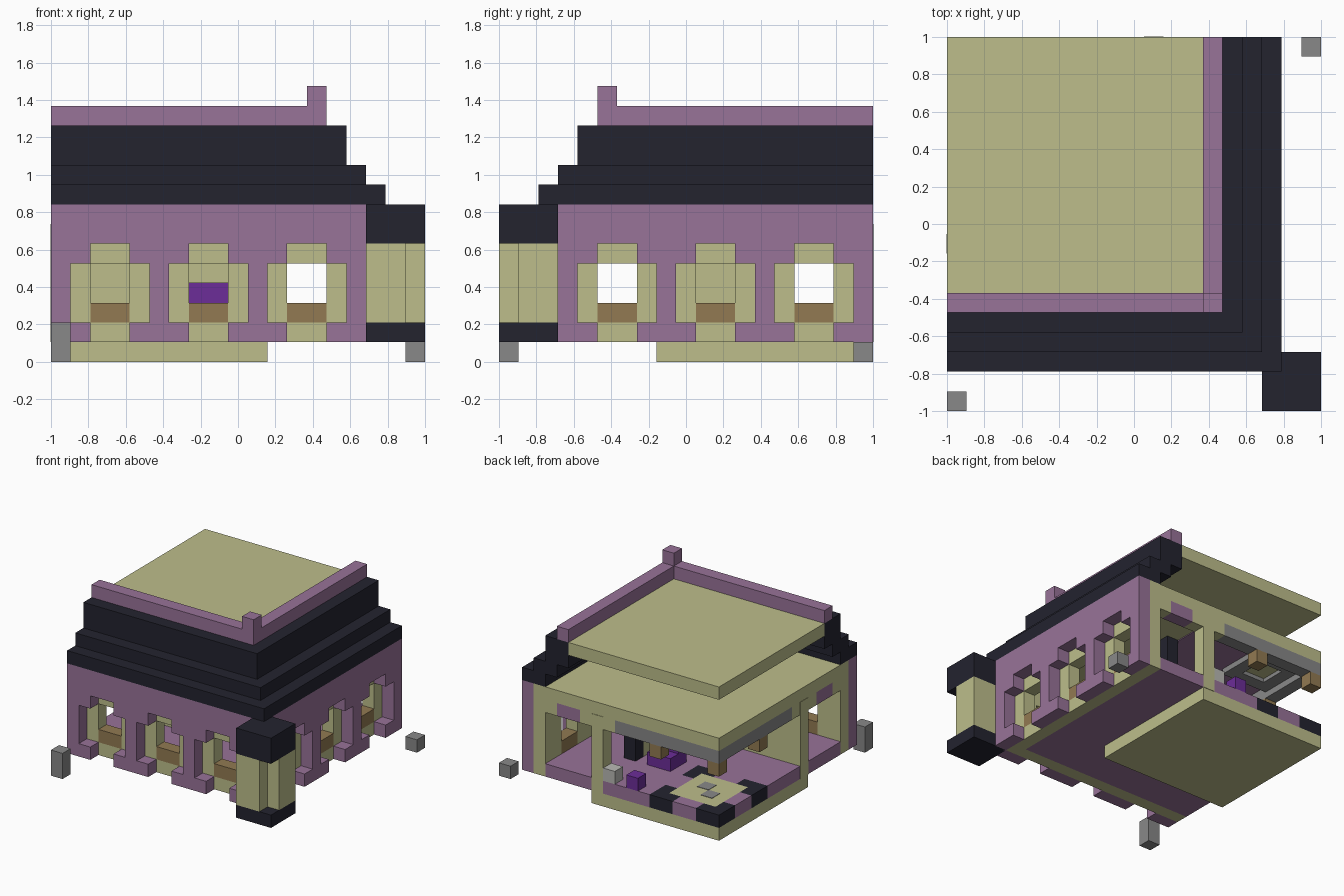
import bpy, bmesh

cube = bpy.data.objects.get("Cube")
if cube:
    bpy.data.objects.remove(cube, do_unlink=True)

U = 2 / 19  # one block


def linear(c):
    c /= 255
    return c / 12.92 if c <= 0.04045 else ((c + 0.055) / 1.055) ** 2.4


def material(name, r, g, b):
    m = bpy.data.materials.new(name)
    m.use_nodes = True
    col = (linear(r), linear(g), linear(b), 1)
    m.diffuse_color = col
    m.node_tree.nodes["Principled BSDF"].inputs["Base Color"].default_value = col
    return m


CREAM = material("cream", 189, 190, 139)
MAUVE = material("mauve", 152, 115, 152)
DARK = material("dark slate", 35, 35, 47)
GREY = material("grey", 136, 136, 136)
PALE = material("pale grey", 185, 185, 180)
VIOLET = material("violet", 108, 45, 152)
BROWN = material("brown", 146, 122, 82)


def blocks(name, mat, boxes, mirror=False):
    """Boxes in block units: x from the right end, depth from the back, height.
    mirror repeats them across the diagonal."""
    boxes = list(boxes)
    if mirror:
        boxes += [(c, d, a, b, e, f) for a, b, c, d, e, f in boxes]
    bm = bmesh.new()
    for a, b, c, d, e, f in boxes:
        verts = bmesh.ops.create_cube(bm, size=1)["verts"]
        for v in verts:
            v.co.x = -1 + U * (a if v.co.x < 0 else b)
            v.co.y = 1 - U * (d if v.co.y < 0 else c)
            v.co.z = U * (e if v.co.z < 0 else f)
    me = bpy.data.meshes.new(name)
    bm.to_mesh(me)
    bm.free()
    me.materials.append(mat)
    ob = bpy.data.objects.new(name, me)
    bpy.context.collection.objects.link(ob)
    return ob


# Walls: three window bays per side
outer, inner, sills = [], [], []
for s in (0, 5, 10):
    outer += [(s, s + 1, 16, 17, 1, 8), (s + 1, s + 5, 16, 17, 6, 8)]
    for a in (s + 1, s + 4):
        outer += [(a, a + 1, 16, 17, 1, 2), (a, a + 1, 16, 17, 5, 6)]
    inner += [(s, s + 2, 15, 16, 1, 7), (s + 4, s + 5, 15, 16, 1, 7),
              (s + 2, s + 4, 15, 16, 1, 2), (s + 2, s + 4, 15, 16, 5, 7)]
    sills.append((s + 2, s + 4, 15, 16, 2, 3))
outer.append((15, 16, 16, 17, 1, 8))
blocks("outer_wall", MAUVE, outer, True)
blocks("outer_wall_corner", MAUVE, [(16, 17, 16, 17, 1, 8)])
blocks("inner_wall", CREAM, inner, True)
blocks("inner_wall_corner", CREAM, [(15, 16, 15, 16, 1, 7)])
blocks("window_sills", BROWN, sills, True)

# Ground slab and floor
blocks("ground_slab", CREAM, [(0, 11, 0, 11, 0, 1)])
blocks("floor", MAUVE, [(6, 15, 0, 15, 1, 2), (0, 6, 6, 15, 1, 2)])
blocks("floor_inlay", CREAM, [(1, 5, 1, 5, 1, 2)])
blocks("floor_inlay_mark", GREY, [(2, 3, 2, 3, 1.95, 2.03), (3, 4, 3, 4, 1.95, 2.03)])
blocks("floor_border", MAUVE, [(2, 4, 0, 1, 1, 2), (2, 4, 5, 6, 1, 2)], True)
corners = []
for a, ea in ((0, 0), (4, 5)):
    for c, ec in ((0, 0), (4, 5)):
        other = 1 if c == 0 else 4
        corners += [(a, a + 2, ec, ec + 1, 1, 2), (ea, ea + 1, other, other + 1, 1, 2)]
blocks("floor_border_corners", DARK, corners)

# Open side: pillars, beams and hanging lamps
blocks("pillars", CREAM, [(10, 11, -0.03, 1, 1, 7)], True)
blocks("edge_lintel", CREAM, [(9, 12, 0, 1, 6, 7), (14, 15, 0, 1, 6, 7)], True)
blocks("edge_lintel_panel", MAUVE, [(12, 14, 0, 1, 6, 7)], True)
blocks("eave_beam", GREY, [(1, 9, 0, 1, 6, 7)], True)
blocks("eave_beam_corner", GREY, [(0, 1, 0, 1, 6, 7)])
blocks("hanging_lamps", BROWN, [(5, 6, 0, 1, 5, 6)], True)
blocks("corner_lamp", BROWN, [(0, 1, 0, 1, 5, 6)])

# Ceiling
blocks("ceiling", CREAM, [(0, 16, 0, 16, 7, 8)])
blocks("ceiling_panel", MAUVE, [(1, 10, 1, 10, 6.93, 7)])
blocks("ceiling_frame", GREY, [(1, 5, 1, 2, 6.5, 6.93), (1, 5, 4, 5, 6.5, 6.93),
                               (1, 2, 2, 4, 6.5, 6.93), (4, 5, 2, 4, 6.5, 6.93)])
blocks("ceiling_inlay", CREAM, [(2, 4, 2, 4, 6.8, 6.93)])

# Interior partitions and furniture
blocks("partition", CREAM, [(0, 6, 10, 11, 2, 7), (6, 10, 10, 11, 4, 7),
                            (10, 11, 5, 11, 2, 7)])
blocks("door_post", DARK, [(10, 11, 4, 5, 2, 7)])
blocks("seat", VIOLET, [(7, 9, 4, 6, 2, 3), (7, 9, 5, 6, 3, 4)])
blocks("stool", VIOLET, [(7, 8, 0, 1, 2, 3)])
blocks("pedestal", PALE, [(9, 10, 0, 1, 2, 3)])

# Stepped roof, each course wrapping the two outer sides
steps = []
for near, far, low, high in ((15, 17, 8, 9), (14, 16, 9, 10), (13, 15, 10, 12)):
    steps += [(0, far, near, far, low, high), (near, far, 0, near, low, high)]
blocks("roof_steps", DARK, steps)
blocks("roof_slab", CREAM, [(0, 13, 0, 13, 11, 12)])
blocks("parapet", MAUVE, [(0, 13, 13, 14, 12, 13)], True)
blocks("parapet_post", MAUVE, [(13, 14, 13, 14, 12, 14)])

# Corner column with a notched shaft
blocks("column_base", DARK, [(16, 19, 16, 19, 1, 2)])
blocks("column_shaft", CREAM, [(16, 18, 16, 19, 2, 6), (18, 19, 16, 18, 2, 6)])
blocks("column_cap", DARK, [(16, 19, 16, 19, 6, 8)])

# Loose marker blocks
blocks("tall_marker", GREY, [(0, 1, 18, 19, 0, 2)])
blocks("short_marker", GREY, [(18, 19, 0, 1, 0, 1)])
